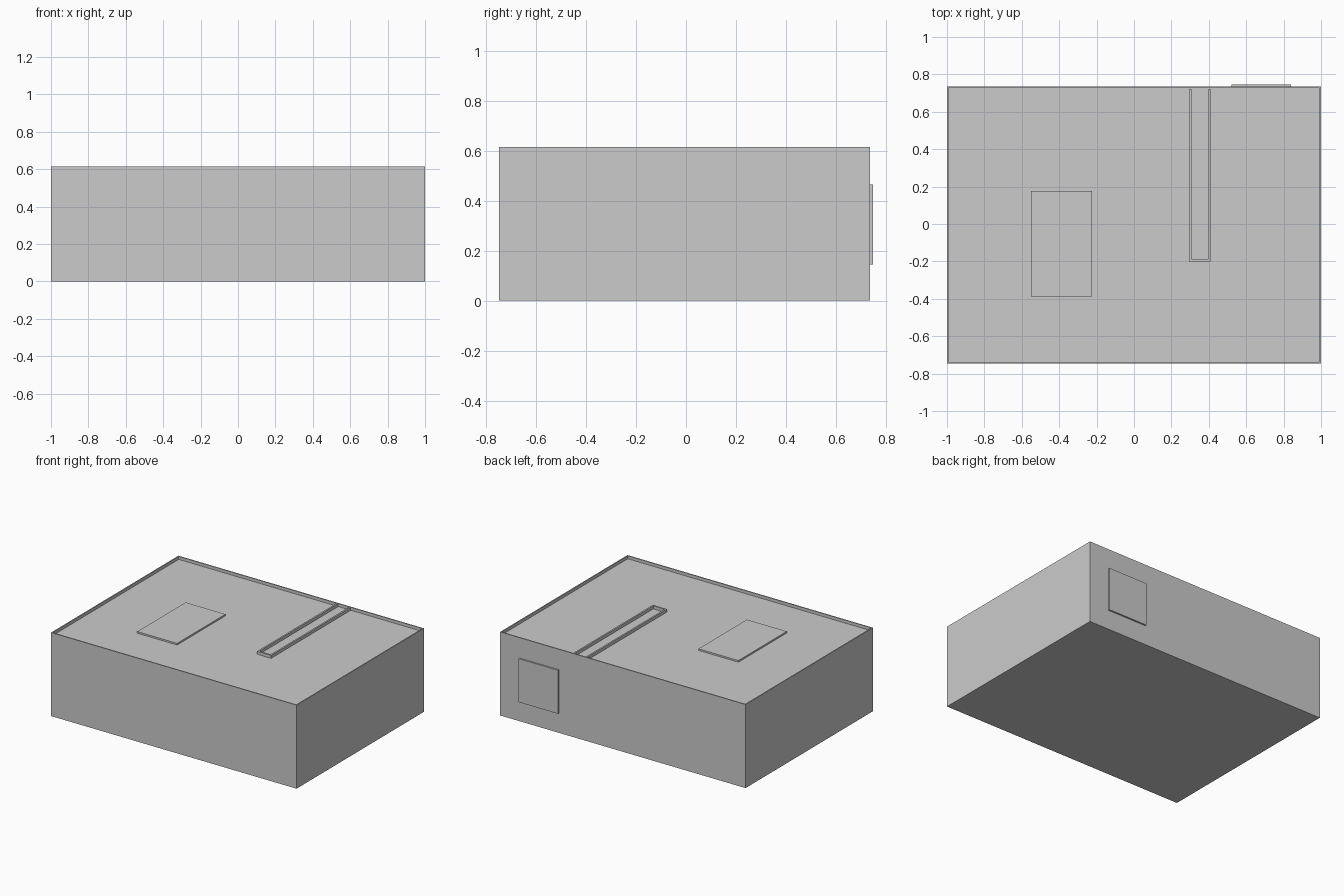
import bpy, bmesh

if "Cube" in bpy.data.objects:
    bpy.data.objects.remove(bpy.data.objects["Cube"])

X0, X1 = -1.0, 1.0
Y0, Y1 = -0.747, 0.735
TOP, ROOF, WALL = 0.615, 0.593, 0.012


def box(name, x0, x1, y0, y1, z0, z1):
    """Axis-aligned box from its limits."""
    bm = bmesh.new()
    bmesh.ops.create_cube(bm, size=1)
    for v in bm.verts:
        v.co = ((x0 + x1) / 2 + v.co.x * (x1 - x0),
                (y0 + y1) / 2 + v.co.y * (y1 - y0),
                (z0 + z1) / 2 + v.co.z * (z1 - z0))
    return finish(name, bm)


def finish(name, bm):
    bmesh.ops.recalc_face_normals(bm, faces=bm.faces[:])
    me = bpy.data.meshes.new(name)
    bm.to_mesh(me)
    bm.free()
    ob = bpy.data.objects.new(name, me)
    bpy.context.collection.objects.link(ob)
    return ob


# Building shell: block with the roof sunk behind a thin parapet
shell = box("building_shell", X0, X1, Y0, Y1, 0, TOP)
bm = bmesh.new()
bm.from_mesh(shell.data)
bm.normal_update()
roof = max(bm.faces, key=lambda f: f.calc_center_median().z)
bmesh.ops.inset_individual(bm, faces=[roof], thickness=WALL)
rim = bmesh.ops.extrude_discrete_faces(bm, faces=[roof])["faces"][0]
for v in rim.verts:
    v.co.z = ROOF
bm.to_mesh(shell.data)
bm.free()

# U-shaped wall around the narrow strip, its top level with the parapet
a, b, front, back = 0.295, 0.41, -0.2, Y1 - WALL
plan = [(a, back), (a, front), (b, front), (b, back),
        (b - WALL, back), (b - WALL, front + WALL),
        (a + WALL, front + WALL), (a + WALL, back)]
bm = bmesh.new()
base = bm.faces.new([bm.verts.new((x, y, ROOF)) for x, y in plan])
ext = bmesh.ops.extrude_face_region(bm, geom=[base])["geom"]
for v in ext:
    if isinstance(v, bmesh.types.BMVert):
        v.co.z = TOP
if base.is_valid is False:
    bm.faces.new([v for v in bm.verts if v.co.z == ROOF])
finish("strip_wall", bm)

# Roof hatch and back wall panel
box("roof_hatch", -0.55, -0.225, -0.387, 0.176, ROOF, ROOF + 0.012)
box("back_panel", 0.52, 0.84, Y1, 0.747, 0.145, 0.465)
